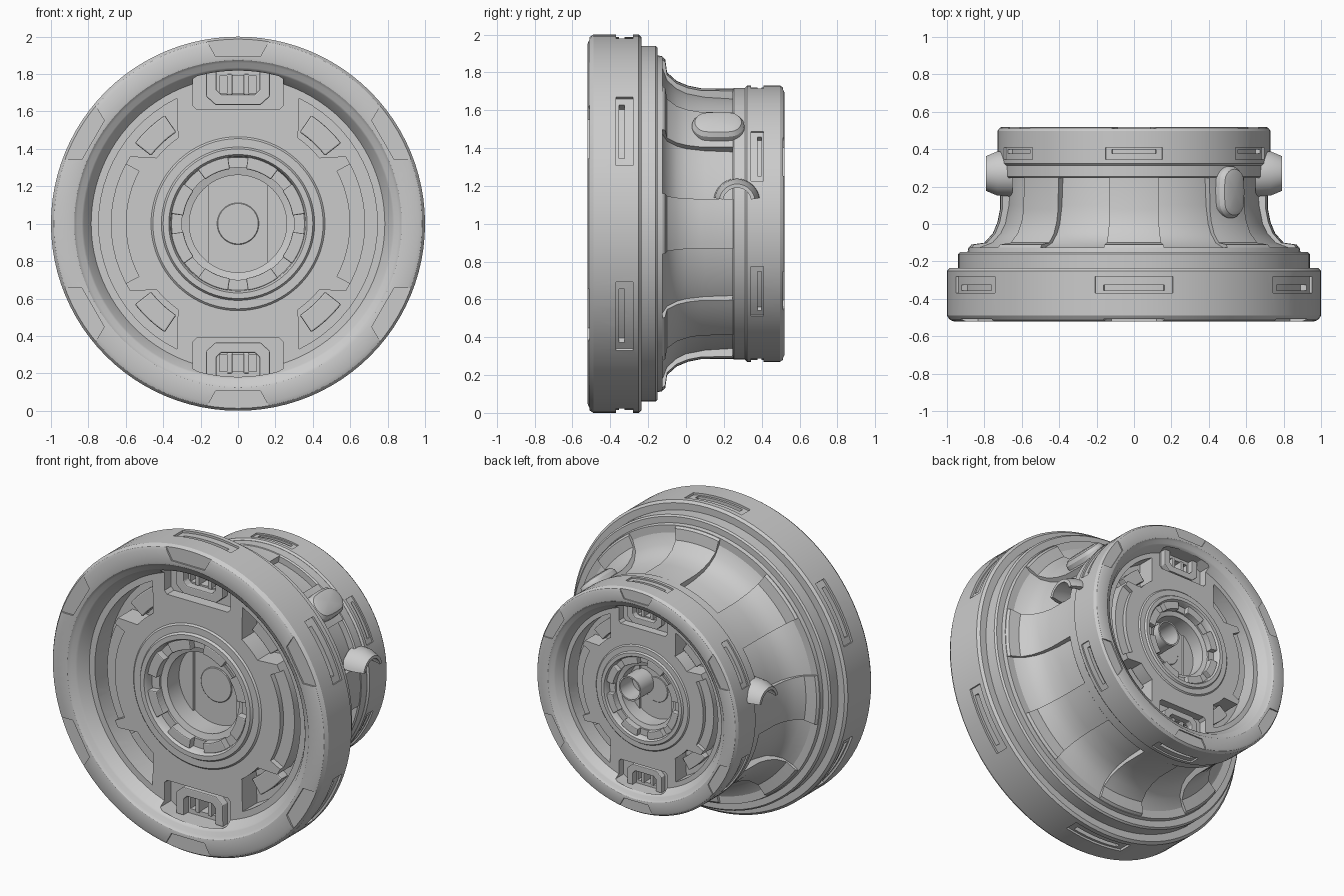
import bpy, bmesh
from math import radians, cos, sin, pi
from mathutils import Matrix

if "Cube" in bpy.data.objects:
    bpy.data.objects.remove(bpy.data.objects["Cube"])

SIX = [30 + 60 * k for k in range(6)]


def sector(bm, prof, a0=0, a1=360, n=96):
    """Turn an (r, y) profile about the y axis, fully or between two angles."""
    full = a1 - a0 >= 360
    cols = []
    for i in range(n if full else n + 1):
        a = radians(a0 + (a1 - a0) * i / n)
        cols.append([bm.verts.new((r * cos(a), y, r * sin(a))) for r, y in prof])
    m = len(prof)
    open_axis = prof[0][0] == 0 and prof[-1][0] == 0
    for i in range(n):
        c, d = cols[i], cols[(i + 1) % len(cols)]
        for j in range(m - 1 if open_axis else m):
            k = (j + 1) % m
            bm.faces.new((c[j], c[k], d[k], d[j]))
    if not full:
        bm.faces.new(cols[0])
        bm.faces.new(cols[-1][::-1])


def block(bm, r0, r1, y0, y1, a, half, n=8):
    sector(bm, [(r0, y0), (r1, y0), (r1, y1), (r0, y1)], a - half, a + half, n)


def prism(bm, pts, y0, y1, turn=0):
    """Extrude an (x, z) outline along y, turned about the y axis."""
    c, s = cos(radians(turn)), sin(radians(turn))
    p = [(x * c - z * s, x * s + z * c) for x, z in pts]
    a = [bm.verts.new((x, y0, z)) for x, z in p]
    b = [bm.verts.new((x, y1, z)) for x, z in p]
    bm.faces.new(a)
    bm.faces.new(b[::-1])
    for i in range(len(p)):
        j = (i + 1) % len(p)
        bm.faces.new((a[i], a[j], b[j], b[i]))


def arc(r, a0, a1, n=10):
    return [(r * cos(radians(a0 + (a1 - a0) * i / n)),
             r * sin(radians(a0 + (a1 - a0) * i / n))) for i in range(n + 1)]


def finish(name, bm, mat=None, bevel=0):
    bmesh.ops.remove_doubles(bm, verts=bm.verts, dist=1e-5)
    bmesh.ops.recalc_face_normals(bm, faces=bm.faces)
    me = bpy.data.meshes.new(name)
    bm.to_mesh(me)
    bm.free()
    ob = bpy.data.objects.new(name, me)
    bpy.context.collection.objects.link(ob)
    if mat:
        ob.matrix_world = mat
    if bevel:
        mod = ob.modifiers.new("bevel", 'BEVEL')
        mod.width, mod.segments, mod.limit_method = bevel, 2, 'ANGLE'
    return ob


def smooth(ob):
    bpy.ops.object.select_all(action='DESELECT')
    ob.select_set(True)
    bpy.context.view_layer.objects.active = ob
    bpy.ops.object.shade_smooth_by_angle(angle=radians(30))


def cut(ob, bm):
    tool = finish("cutter", bm)
    mod = ob.modifiers.new("cut", 'BOOLEAN')
    mod.operation, mod.solver, mod.object = 'DIFFERENCE', 'EXACT', tool
    bpy.context.view_layer.objects.active = ob
    bpy.ops.object.modifier_apply(modifier=mod.name)
    bpy.data.objects.remove(tool, do_unlink=True)


def wheel(label, mat):
    # Turned disc with rim, shoulder and central cup
    bm = bmesh.new()
    sector(bm, [(0, -.22), (.26, -.22), (.26, -.36), (.30, -.37), (.30, -.385), (.355, -.385),
                (.36, -.43), (.37, -.445), (.40, -.445), (.41, -.43), (.455, -.43), (.465, -.42),
                (.785, -.42), (.825, -.485), (.835, -.495), (.86, -.503), (.875, -.518), (.885, -.52),
                (.965, -.52), (.985, -.512), (1, -.49), (1, -.25), (.985, -.235), (.94, -.235),
                (.94, -.16), (.93, -.15), (.89, -.15), (.885, -.125), (0, -.125)])
    rim = finish(label + "_rim", bm)

    # Side pockets, end recesses, rim notches and outer frames
    bm = bmesh.new()
    for t in (0, 180):
        out = arc(.745, -64, 64, 24) + arc(.56, 55, 39, 4) + arc(.68, 32, -32, 12) + arc(.56, -39, -55, 4)
        prism(bm, out, -.48, -.27, t)
        prism(bm, [(-.24, .775), (-.24, .63), (-.22, .61), (.22, .61), (.24, .63), (.24, .775),
                   (.17, .82), (-.17, .82)], -.475, -.35, t)
    for a in SIX:
        prism(bm, [(-.19, 1.03), (-.165, .975), (-.12, .895), (.12, .895), (.165, .975), (.19, 1.03)],
              -.6, -.509, a - 90)
        block(bm, .986, 1.06, -.37, -.28, a, 12)
    cut(rim, bm)

    # Stepped grooves, deep slots
    bm = bmesh.new()
    for t in (0, 180):
        block(bm, .60, .70, -.48, -.385, t, 28, 12)
        prism(bm, [(-.10, .79), (-.10, .70), (.10, .70), (.10, .79)], -.5, -.22, t)
    for a in SIX:
        block(bm, .95, 1.06, -.355, -.325, a, 9.5)
    cut(rim, bm)
    rim.matrix_world = mat
    smooth(rim)

    # Frames and bars in the end recesses
    bm = bmesh.new()
    for t in (0, 180):
        prism(bm, [(-.17, .82), (-.17, .68), (-.12, .635), (.12, .635), (.17, .68), (.17, .82),
                   (.115, .82), (.115, .715), (.09, .69), (-.09, .69), (-.115, .715), (-.115, .82)],
              -.40, -.34, t)
        for x in (-.045, .045):
            prism(bm, [(x - .015, .69), (x + .015, .69), (x + .015, .80), (x - .015, .80)], -.36, -.2, t)
    finish(label + "_recess_frames", bm, mat, .006)

    # Raised ledges inside the side pockets
    bm = bmesh.new()
    for a in (47, 133, 227, 313):
        block(bm, .59, .70, -.33, -.26, a, 9)
    finish(label + "_pocket_ledges", bm, mat, .008)

    # Castellated collar around the cup
    bm = bmesh.new()
    for k in range(8):
        block(bm, .295, .36, -.43, -.37, 22.5 + 45 * k, 14, 6)
    finish(label + "_collar_teeth", bm, mat, .006)

    # Cup floor: flats and centre button
    bm = bmesh.new()
    for t in (0, 180):
        prism(bm, arc(.262, -53, 53), -.24, -.21, t)
    sector(bm, [(0, -.228), (.108, -.228), (.112, -.224), (.112, -.21), (0, -.21)], n=40)
    smooth(finish(label + "_cup_floor", bm, mat))


UP = Matrix.Translation((0, 0, 1))
BACK = Matrix.Translation((0, .14, 1)) @ Matrix.Rotation(pi, 4, 'Z') @ Matrix.Scale(.73, 4)
wheel("front", UP)
wheel("back", BACK)

# Hub core flaring into the front wheel, with a collar at the back
bm = bmesh.new()
sector(bm, [(0, -.13), (.85, -.13), (.77, -.10), (.725, -.05), (.70, .0), (.68, .10), (.67, .26), (0, .26)])
smooth(finish("hub_core", bm, UP))
bm = bmesh.new()
sector(bm, [(.60, .245), (.71, .245), (.718, .253), (.718, .335), (.71, .345), (.60, .345)])
smooth(finish("hub_collar", bm, UP))

# Eight flared ribs
bm = bmesh.new()
for k in range(8):
    sector(bm, [(.6, -.13), (.885, -.13), (.87, -.11), (.80, -.10), (.755, -.05), (.73, .01),
                (.716, .08), (.714, .25), (.6, .25)], 45 * k - 10.5, 45 * k + 10.5, 8)
smooth(finish("hub_ribs", bm, UP))

# Rounded button on the upper right rib
bm = bmesh.new()
sector(bm, [(0, -.07), (.095, -.07), (.09, .03), (.075, .052), (.05, .06), (0, .06)], n=40)
for v in bm.verts:
    # stretch the round button into an oval along its local z
    v.co.z += .048 * max(-1, min(1, v.co.z / .03))
smooth(finish("rib_button", bm, Matrix.Translation((.50, .17, 1.50)) @ Matrix.Rotation(pi / 4, 4, 'Y')
              @ Matrix.Rotation(pi / 2, 4, 'X')))

# Arched hoods on both sides
for side, name in ((1, "right_hood"), (-1, "left_hood")):
    bm = bmesh.new()
    sector(bm, [(.10, -.03), (.125, -.03), (.12, .05), (.095, .11), (.075, .11), (.09, .05)], 10, 170, 20)
    smooth(finish(name, bm, Matrix.Translation((side * .68, .27, 1.115)) @ Matrix.Rotation(-side * pi / 2, 4, 'Z')))

# Open pipe standing off-centre in the back cup
bm = bmesh.new()
sector(bm, [(.07, .28), (.08, .28), (.08, .44), (.07, .44)], n=32)
smooth(finish("back_pipe", bm, Matrix.Translation((.10, 0, 1.03))))
